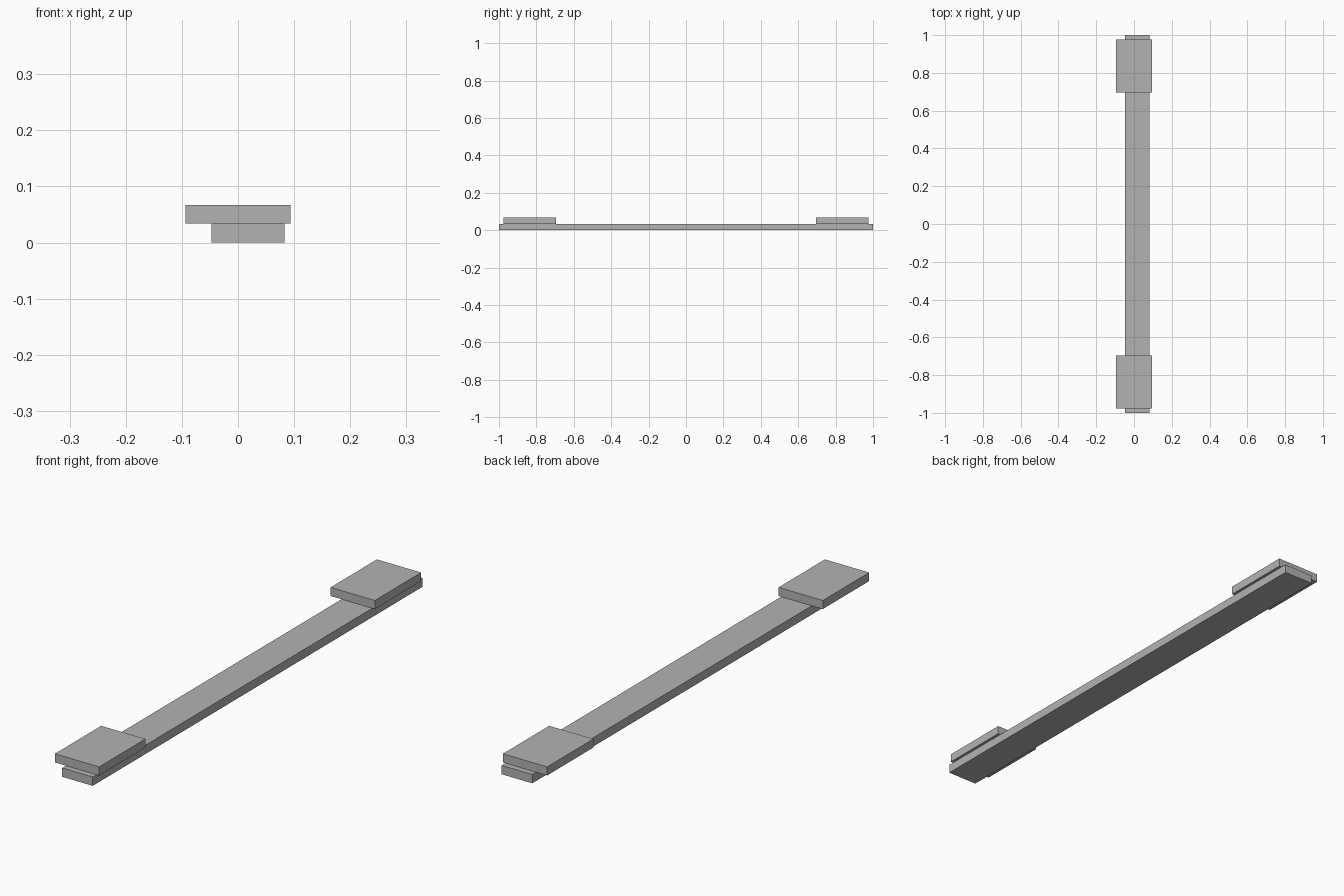
import bpy

default_cube = bpy.data.objects.get("Cube")
if default_cube:
    bpy.data.objects.remove(default_cube, do_unlink=True)

GREY = (0.45, 0.45, 0.45, 1.0)
grey = bpy.data.materials.new("plain grey")
grey.use_nodes = True
grey.diffuse_color = GREY
grey.node_tree.nodes["Principled BSDF"].inputs["Base Color"].default_value = GREY


def add_box(name, low, high):
    """Box spanning two opposite corners."""
    centre = [(a + b) / 2 for a, b in zip(low, high)]
    size = [b - a for a, b in zip(low, high)]
    bpy.ops.mesh.primitive_cube_add(size=1, location=centre)
    box = bpy.context.object
    box.name = name
    box.scale = size
    bpy.ops.object.transform_apply(location=False, rotation=False, scale=True)
    box.data.materials.append(grey)
    return box


# Long bar, set slightly to the left of the pads
BAR_TOP = 0.034
add_box("long_bar", (-0.047, -1, 0), (0.083, 1, BAR_TOP))

# Wide pads resting on both ends of the bar
PAD_INNER, PAD_OUTER, PAD_HALF_WIDTH, PAD_TOP = 0.696, 0.977, 0.094, 0.067
for name, side in (("front_pad", -1), ("back_pad", 1)):
    y_low, y_high = sorted((side * PAD_INNER, side * PAD_OUTER))
    add_box(name, (-PAD_HALF_WIDTH, y_low, BAR_TOP),
            (PAD_HALF_WIDTH, y_high, PAD_TOP))
